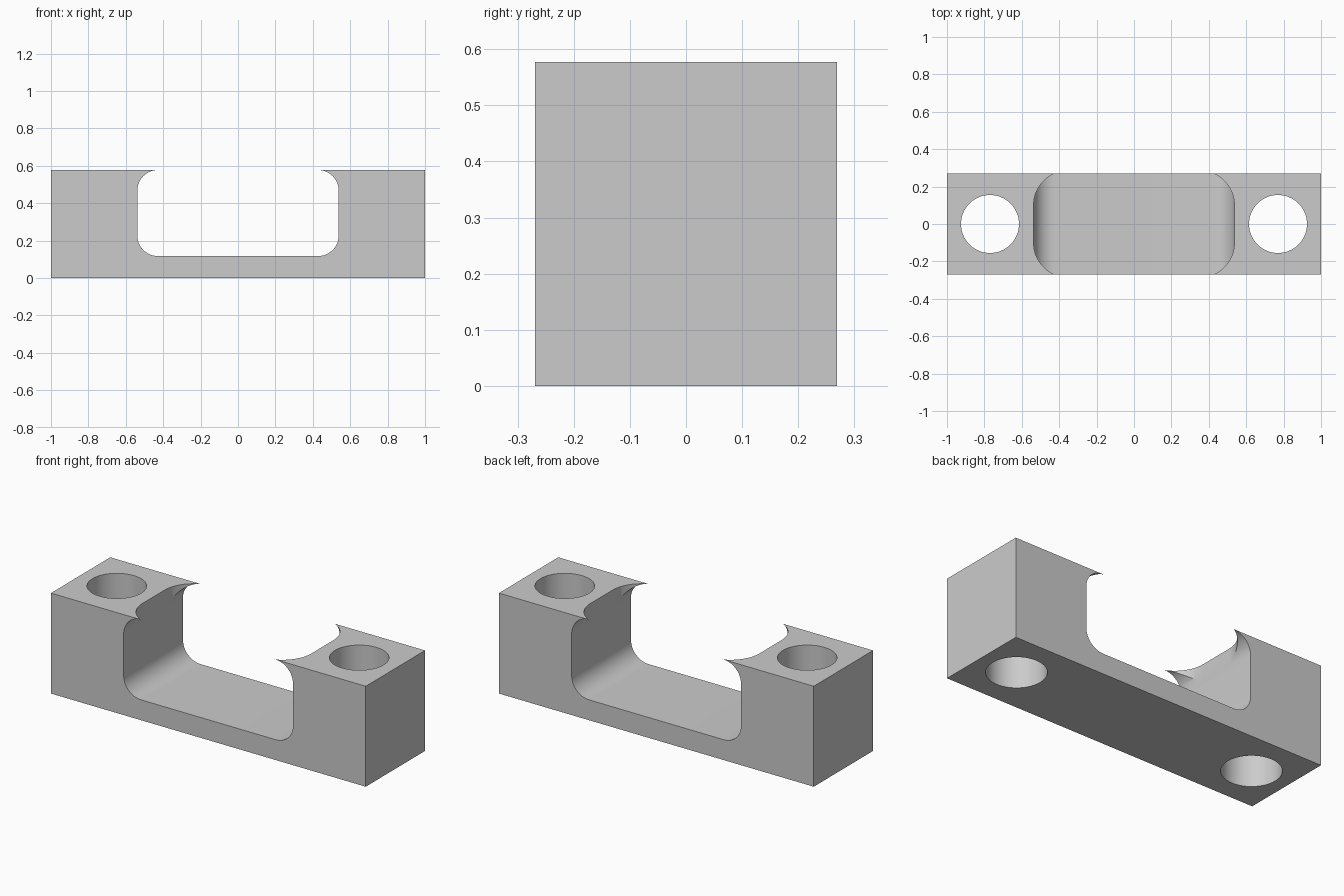
import bpy, bmesh
from math import sin, cos, pi, acos
from mathutils import Vector

if "Cube" in bpy.data.objects:
    bpy.data.objects.remove(bpy.data.objects["Cube"], do_unlink=True)

HALF_Y, TOP = 0.269, 0.577          # block half depth and height
SLOT, FLOOR, FILLET = 0.538, 0.117, 0.11
HOLE_X, HOLE_R = 0.77, 0.155

grey = bpy.data.materials.new("plain grey")
grey.use_nodes = True
grey.diffuse_color = (0.6, 0.6, 0.6, 1)
grey.node_tree.nodes["Principled BSDF"].inputs["Base Color"].default_value = (0.6, 0.6, 0.6, 1)


def arc(cx, cy, r, start, end, steps=16):
    return [(cx + r * cos(start + (end - start) * i / steps),
             cy + r * sin(start + (end - start) * i / steps)) for i in range(steps + 1)]


def prism(name, points, to_3d, sweep):
    """Extrude a closed flat outline along the sweep vector."""
    bm = bmesh.new()
    face = bm.faces.new([bm.verts.new(to_3d(*p)) for p in points])
    out = bmesh.ops.extrude_face_region(bm, geom=[face])
    moved = [g for g in out["geom"] if isinstance(g, bmesh.types.BMVert)]
    bmesh.ops.translate(bm, verts=moved, vec=Vector(sweep))
    bmesh.ops.recalc_face_normals(bm, faces=bm.faces)
    mesh = bpy.data.meshes.new(name)
    bm.to_mesh(mesh)
    bm.free()
    mesh.materials.append(grey)
    obj = bpy.data.objects.new(name, mesh)
    bpy.context.collection.objects.link(obj)
    return obj


def mirrored(half):
    return half + [(-x, v) for x, v in reversed(half)]


# Solid block
block = prism("bracket_body", mirrored([(1, -HALF_Y), (1, HALF_Y)]),
              lambda x, y: (x, y, 0), (0, 0, TOP))

# Slot through the depth, with rounded floor corners and overhanging upper corners
c = SLOT - FILLET
side = arc(c, FLOOR + FILLET, FILLET, -pi / 2, 0) + arc(c, TOP - FILLET, FILLET, 0, pi / 2)
slot = prism("slot_cutter", mirrored(side + [(c, TOP + 0.1)]),
             lambda x, z: (x, -0.5, z), (0, 1, 0))

# Upward opening, whose curved corners leave four pointed horns
wall, radius = SLOT - 0.001, 0.185
turn = acos(1 - FILLET / radius)
straight = HALF_Y - radius * sin(turn)
lower = arc(wall - radius, -straight, radius, -turn, 0)
side = lower + [(x, -y) for x, y in reversed(lower)]
tip = lower[0][0]
side = [(tip, -0.4)] + side + [(tip, 0.4)]
opening = prism("opening_cutter", mirrored(side), lambda x, y: (x, y, 0.3), (0, 0, 0.5))

# Bolt holes
holes = [prism("hole_cutter", arc(s * HOLE_X, 0, HOLE_R, 0, 2 * pi, 64)[:-1],
               lambda x, y: (x, y, -0.1), (0, 0, 0.8)) for s in (-1, 1)]

# Cut everything away and tidy up
bpy.ops.object.select_all(action='DESELECT')
bpy.context.view_layer.objects.active = block
block.select_set(True)
for cutter in [slot, opening] + holes:
    cutter.hide_render = True
    mod = block.modifiers.new("cut", 'BOOLEAN')
    mod.operation, mod.solver, mod.object = 'DIFFERENCE', 'EXACT', cutter
    bpy.ops.object.modifier_apply(modifier=mod.name)
    bpy.data.objects.remove(cutter, do_unlink=True)
bpy.ops.object.shade_smooth_by_angle(angle=pi / 6)
